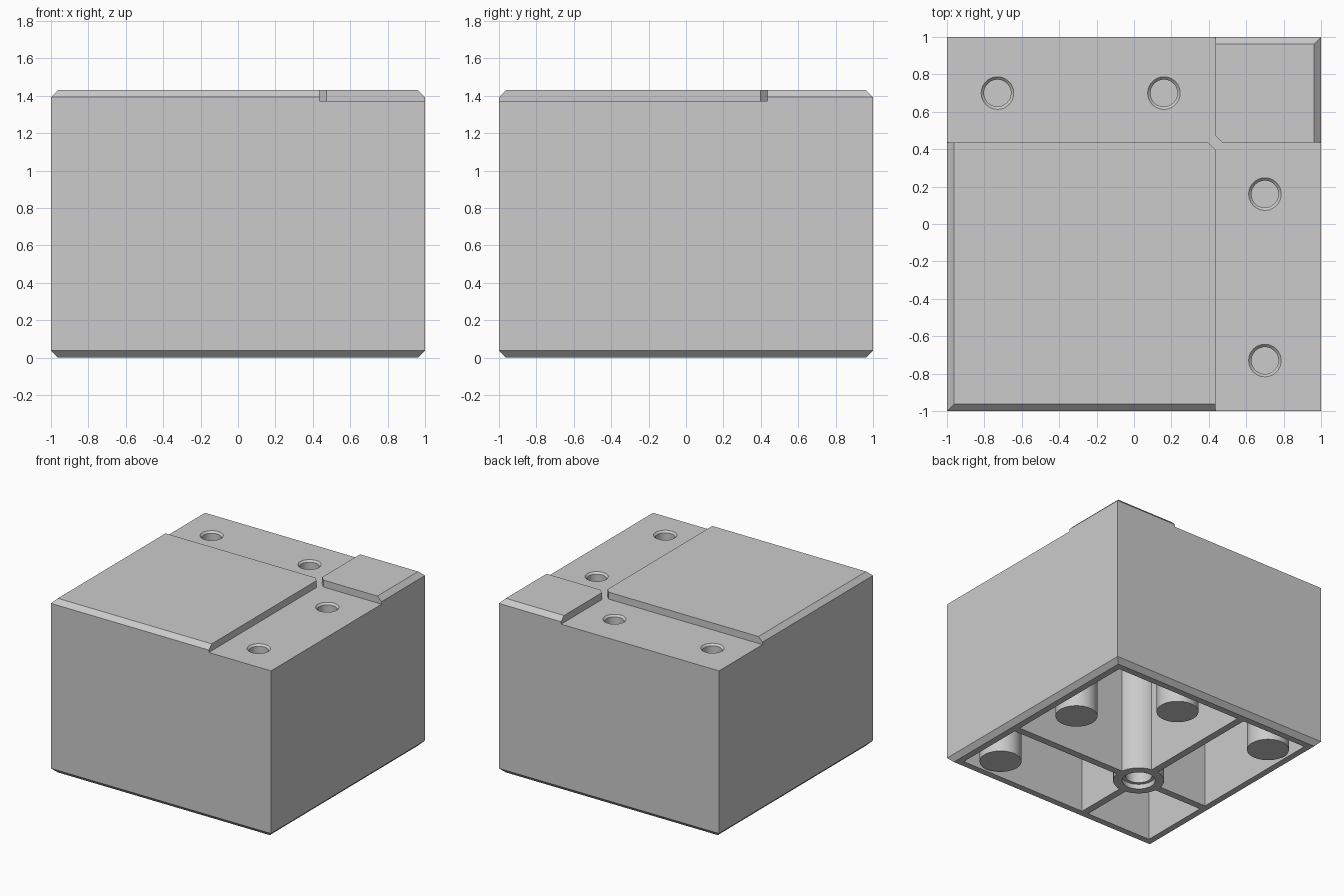
import bpy, bmesh, math
from mathutils import Vector

TOP = 1.43        # top of the raised pads
DECK = 1.373      # recessed bands between the pads
CEIL = 1.31       # underside of the deck
BEV = 0.037       # chamfer size
SPLIT = 0.435     # line dividing pads and bands
INNER = 0.91      # inner face of the walls
HUB = -0.283      # centre of the tube and ribs
HOLES = [(-0.73, 0.7), (0.16, 0.7), (0.7, 0.16), (0.7, -0.73)]

cube = bpy.data.objects.get("Cube")
if cube:
    bpy.data.objects.remove(cube, do_unlink=True)

grey = bpy.data.materials.new("plain_grey")
grey.use_nodes = True
colour = (0.6, 0.6, 0.6, 1)
grey.diffuse_color = colour
for node in grey.node_tree.nodes:
    if node.type == "BSDF_PRINCIPLED":
        node.inputs["Base Color"].default_value = colour


def finish(name, bm):
    bmesh.ops.recalc_face_normals(bm, faces=bm.faces)
    mesh = bpy.data.meshes.new(name)
    bm.to_mesh(mesh)
    bm.free()
    mesh.materials.append(grey)
    obj = bpy.data.objects.new(name, mesh)
    bpy.context.collection.objects.link(obj)
    return obj


def loft(name, outline, levels):
    """Stack an outline at several heights, clamped to a square limit."""
    bm = bmesh.new()
    rings = []
    for z, lim in levels:
        rings.append([bm.verts.new((max(-lim, min(lim, x)), max(-lim, min(lim, y)), z))
                      for x, y in outline])
    n = len(outline)
    bm.faces.new(rings[0])
    bm.faces.new(rings[-1])
    for a, b in zip(rings, rings[1:]):
        for i in range(n):
            j = (i + 1) % n
            bm.faces.new((a[i], a[j], b[j], b[i]))
    return finish(name, bm)


def box(name, x0, x1, y0, y1, z0, z1):
    return loft(name, [(x0, y0), (x1, y0), (x1, y1), (x0, y1)], [(z0, 2), (z1, 2)])


def lathe(name, profile, x, y):
    """Turn a radius and height profile about a vertical axis."""
    bm = bmesh.new()
    verts = [bm.verts.new((r, 0, z)) for r, z in profile]
    edges = [bm.edges.new(pair) for pair in zip(verts, verts[1:])]
    bmesh.ops.spin(bm, geom=verts + edges, cent=(0, 0, 0), axis=(0, 0, 1),
                   angle=2 * math.pi, steps=48)
    bmesh.ops.remove_doubles(bm, verts=bm.verts, dist=0.0001)
    bmesh.ops.translate(bm, verts=bm.verts, vec=Vector((x, y, 0)))
    return finish(name, bm)


def smooth(obj):
    bpy.ops.object.select_all(action="DESELECT")
    obj.select_set(True)
    bpy.context.view_layer.objects.active = obj
    bpy.ops.object.shade_smooth_by_angle(angle=math.radians(30))


def cut(obj, cutter):
    cutter.hide_render = True
    mod = obj.modifiers.new("cut", "BOOLEAN")
    mod.operation = "DIFFERENCE"
    mod.solver = "EXACT"
    mod.object = cutter
    bpy.context.view_layer.objects.active = obj
    bpy.ops.object.modifier_apply(modifier=mod.name)
    bpy.data.objects.remove(cutter, do_unlink=True)


# Hollow body, open underneath, with a chamfered foot
body = loft("body", [(-1, -1), (1, -1), (1, 1), (-1, 1)],
            [(0, 1 - BEV), (BEV, 1), (DECK, 1)])
cut(body, box("cavity_cutter", -INNER, INNER, -INNER, INNER, -0.5, CEIL))

# Chamfered holes through the deck
R_HOLE, R_RIM = 0.072, 0.087
for x, y in HOLES:
    cut(body, lathe("hole_cutter", [(0, 1.2), (R_HOLE, 1.2), (R_HOLE, DECK - 0.015),
                                    (R_RIM, DECK), (R_RIM, 1.5), (0, 1.5)], x, y))
smooth(body)

# Raised pads with chamfered outer edges and a clipped inner corner
pad_levels = [(DECK, 1), (TOP - BEV, 1), (TOP, 1 - BEV)]
clip = SPLIT - BEV
loft("large_pad", [(-1, -1), (SPLIT, -1), (SPLIT, clip), (clip, SPLIT), (-1, SPLIT)],
     pad_levels)
clip = SPLIT + BEV
loft("small_pad", [(1, 1), (SPLIT, 1), (SPLIT, clip), (clip, SPLIT), (1, SPLIT)],
     pad_levels)

# Blind sockets hanging below the holes
for i, (x, y) in enumerate(HOLES):
    smooth(lathe(f"socket_{i + 1}", [(0, 0), (0.158, 0), (0.158, CEIL + 0.01),
                                     (R_HOLE, CEIL + 0.01), (R_HOLE, 0.1), (0, 0.1)], x, y))

# Counterbored centre tube
smooth(lathe("centre_tube", [(0, 1.25), (0.1, 1.25), (0.1, 0.04), (0.125, 0.04), (0.125, 0),
                             (0.192, 0), (0.192, CEIL + 0.01), (0, CEIL + 0.01)], HUB, HUB))

# Four ribs from the tube to the walls
HALF = 0.03
for side, a, b in (("low", -INNER - 0.01, HUB - 0.17), ("high", HUB + 0.17, INNER + 0.01)):
    box(f"rib_x_{side}", a, b, HUB - HALF, HUB + HALF, 0, CEIL + 0.01)
    box(f"rib_y_{side}", HUB - HALF, HUB + HALF, a, b, 0, CEIL + 0.01)
